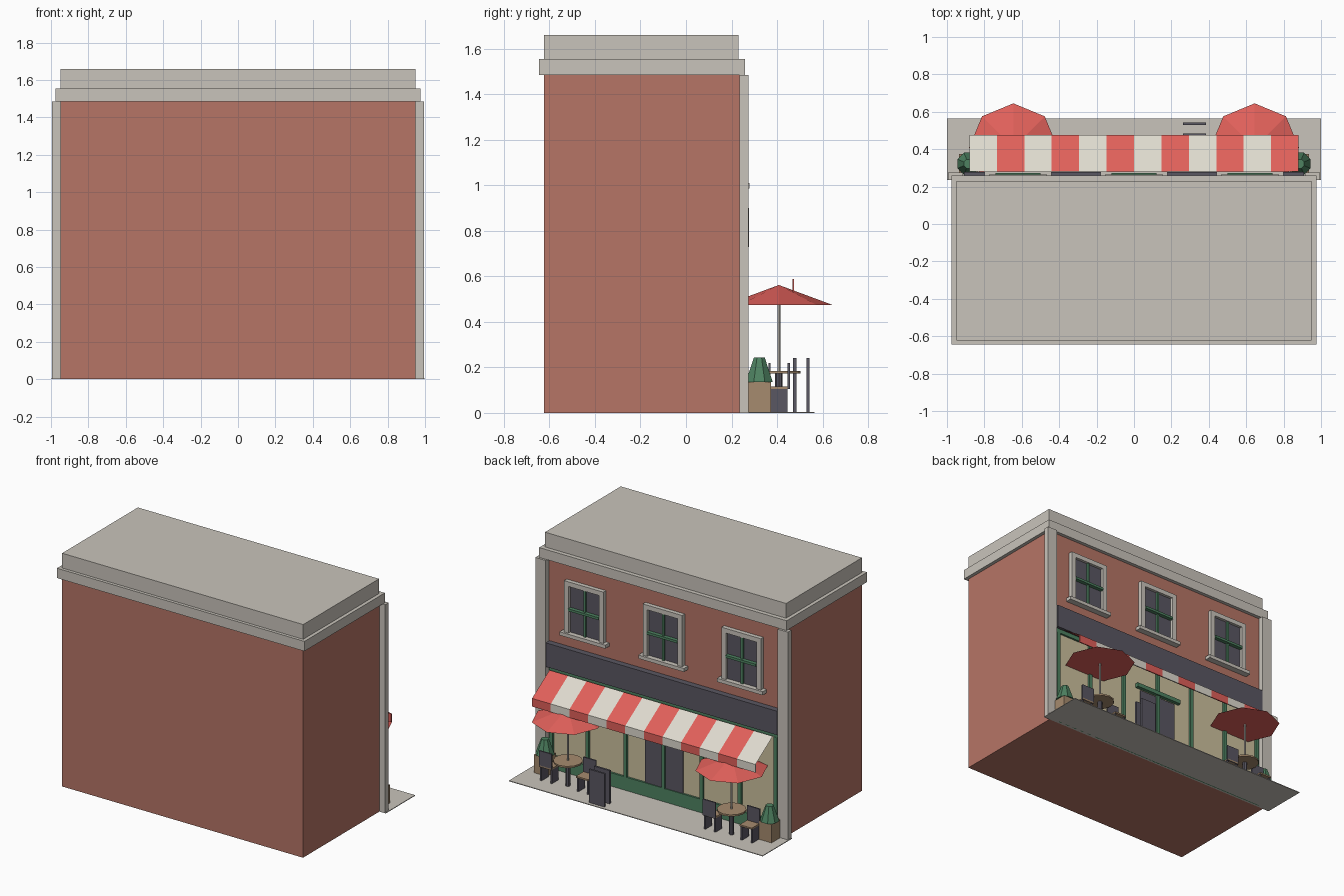
import bpy, bmesh, math

if "Cube" in bpy.data.objects:
    bpy.data.objects.remove(bpy.data.objects["Cube"])


def srgb(r, g, b):
    def lin(c):
        c /= 255
        return c / 12.92 if c <= 0.04045 else ((c + 0.055) / 1.055) ** 2.4
    return (lin(r), lin(g), lin(b), 1)


def material(name, *rgb):
    m = bpy.data.materials.new(name)
    m.diffuse_color = srgb(*rgb)
    m.use_nodes = True
    m.node_tree.nodes["Principled BSDF"].inputs["Base Color"].default_value = m.diffuse_color
    return m


BRICK = material("brick", 182, 117, 102)
STONE = material("stone", 201, 196, 187)
RED = material("awning_red", 224, 96, 90)
WHITE = material("awning_white", 222, 218, 206)
DARK = material("charcoal", 90, 87, 98)
GREEN = material("shop_green", 78, 130, 97)
TAN = material("wood_tan", 166, 139, 110)
BEIGE = material("shop_beige", 204, 192, 158)


def finish(name, bm, *mats):
    me = bpy.data.meshes.new(name)
    bm.normal_update()
    bm.to_mesh(me)
    bm.free()
    for m in mats:
        me.materials.append(m)
    ob = bpy.data.objects.new(name, me)
    bpy.context.collection.objects.link(ob)
    return ob


def add_box(bm, x, y, z, index=0):
    """Box from (min, max) ranges."""
    verts = bmesh.ops.create_cube(bm, size=1)["verts"]
    for v in verts:
        for i, (lo, hi) in enumerate((x, y, z)):
            v.co[i] = lo + (v.co[i] + 0.5) * (hi - lo)
    for f in {f for v in verts for f in v.link_faces}:
        f.material_index = index


def box(name, x, y, z, mat):
    bm = bmesh.new()
    add_box(bm, x, y, z)
    return finish(name, bm, mat)


def cone(name, x, y, z, r1, r2, sides, mat, turn=0.0):
    bm = bmesh.new()
    bmesh.ops.create_cone(bm, cap_ends=True, segments=sides, radius1=r1, radius2=r2, depth=1)
    for v in bm.verts:
        c, s = math.cos(turn), math.sin(turn)
        px, py = v.co.x, v.co.y
        v.co = (x + c * px - s * py, y + s * px + c * py, z[0] + (v.co.z + 0.5) * (z[1] - z[0]))
    bmesh.ops.remove_doubles(bm, verts=bm.verts, dist=1e-5)
    return finish(name, bm, mat)


# Building shell
WALL = 0.235
box("brick_body", (-0.95, 0.95), (-0.625, WALL), (0, 1.485), BRICK)
box("cornice", (-0.975, 0.975), (-0.645, 0.26), (1.485, 1.555), STONE)
box("parapet", (-0.95, 0.95), (-0.623, 0.23), (1.555, 1.66), STONE)
box("pavement", (-1, 1), (WALL, 0.565), (0, 0.005), STONE)
for s in (-1, 1):
    a, b = sorted((s * 0.915, s * 0.995))
    box("pilaster", (a, b), (WALL, 0.275), (0, 1.485), STONE)

# Shopfront
box("shop_glazing", (-0.9, 0.9), (WALL, 0.242), (0.0, 0.73), BEIGE)
box("stall_riser", (-0.9, 0.9), (WALL, 0.256), (0, 0.10), GREEN)
box("shop_head_rail", (-0.9, 0.9), (WALL, 0.256), (0.70, 0.73), GREEN)
for i in range(-3, 4):
    c = max(-0.885, min(0.885, i * 0.3))
    box("mullion", (c - 0.013, c + 0.013), (WALL, 0.258), (0.10, 0.70), GREEN)
for s in (-1, 1):
    a, b = sorted((s * 0.013, s * 0.15))
    box("door", (a, b), (WALL, 0.25), (0.10, 0.52), DARK)
box("door_lintel", (-0.19, 0.19), (WALL, 0.268), (0.53, 0.56), GREEN)
box("sign_board", (-0.91, 0.91), (WALL, 0.277), (0.73, 0.90), DARK)

# Upper windows
for c in (-0.62, 0, 0.62):
    z0, z1 = 1.01, 1.375
    box("window_glass", (c - 0.122, c + 0.122), (WALL, 0.245), (z0, z1 - 0.03), DARK)
    for s in (-1, 1):
        a, b = sorted((c + s * 0.12, c + s * 0.155))
        box("window_jamb", (a, b), (WALL, 0.265), (z0, z1), STONE)
    box("window_head", (c - 0.12, c + 0.12), (WALL, 0.265), (z1 - 0.033, z1), STONE)
    box("window_sill", (c - 0.18, c + 0.18), (WALL, 0.28), (0.985, z0), STONE)
    box("glazing_bar_upright", (c - 0.008, c + 0.008), (WALL, 0.258), (z0, z1 - 0.033), GREEN)
    box("glazing_bar_cross", (c - 0.12, c + 0.12), (WALL, 0.272), (1.17, 1.187), GREEN)

# Striped awning sheet and valance
W, N = 0.88, 12
step = 2 * W / N
bm = bmesh.new()
for i in range(N):
    x0, x1 = -W + i * step, -W + (i + 1) * step
    f = bm.faces.new([bm.verts.new(p) for p in (
        (x0, 0.28, 0.715), (x0, 0.475, 0.588), (x1, 0.475, 0.588), (x1, 0.28, 0.715))])
    f.material_index = i % 2
    if f.calc_area() and (f.normal_update() or f.normal.z < 0):
        f.normal_flip()
    add_box(bm, (x0, x1), (0.467, 0.475), (0.53, 0.588), i % 2)
finish("striped_awning", bm, WHITE, RED)


def chair(x, back_y):
    y0, y1 = 0.362, 0.456
    box("chair_seat", (x - 0.048, x + 0.048), (y0, y1), (0.105, 0.116), TAN)
    box("chair_back", (x - 0.05, x + 0.05), (back_y - 0.005, back_y + 0.005), (0.105, 0.22), DARK)
    for s in (-1, 1):
        c = x + s * 0.04
        box("chair_leg", (c - 0.006, c + 0.006), (0.372, 0.447), (0.005, 0.105), DARK)


# Tables with parasols and chairs
for c in (-0.645, 0.645):
    y = 0.408
    cone("table_top", c, y, (0.173, 0.185), 0.096, 0.096, 12, TAN)
    cone("table_leg", c, y, (0.005, 0.173), 0.016, 0.016, 8, DARK)
    cone("parasol_pole", c, y, (0.185, 0.55), 0.007, 0.007, 8, STONE)
    cone("parasol_canopy", c, y, (0.474, 0.562), 0.237, 0, 8, RED)
    chair(c + 0.145, 0.451)
    chair(c - 0.145, 0.367)

# Planters with clipped bushes
for c in (-0.885, 0.885):
    box("planter", (c - 0.05, c + 0.05), (0.273, 0.373), (0.005, 0.135), TAN)
    cone("bush", c, 0.322, (0.135, 0.243), 0.064, 0.026, 8, GREEN, math.pi / 8)

# Pavement board
for y in (0.478, 0.536):
    box("menu_board", (0.263, 0.385), (y - 0.007, y + 0.007), (0.005, 0.242), DARK)
